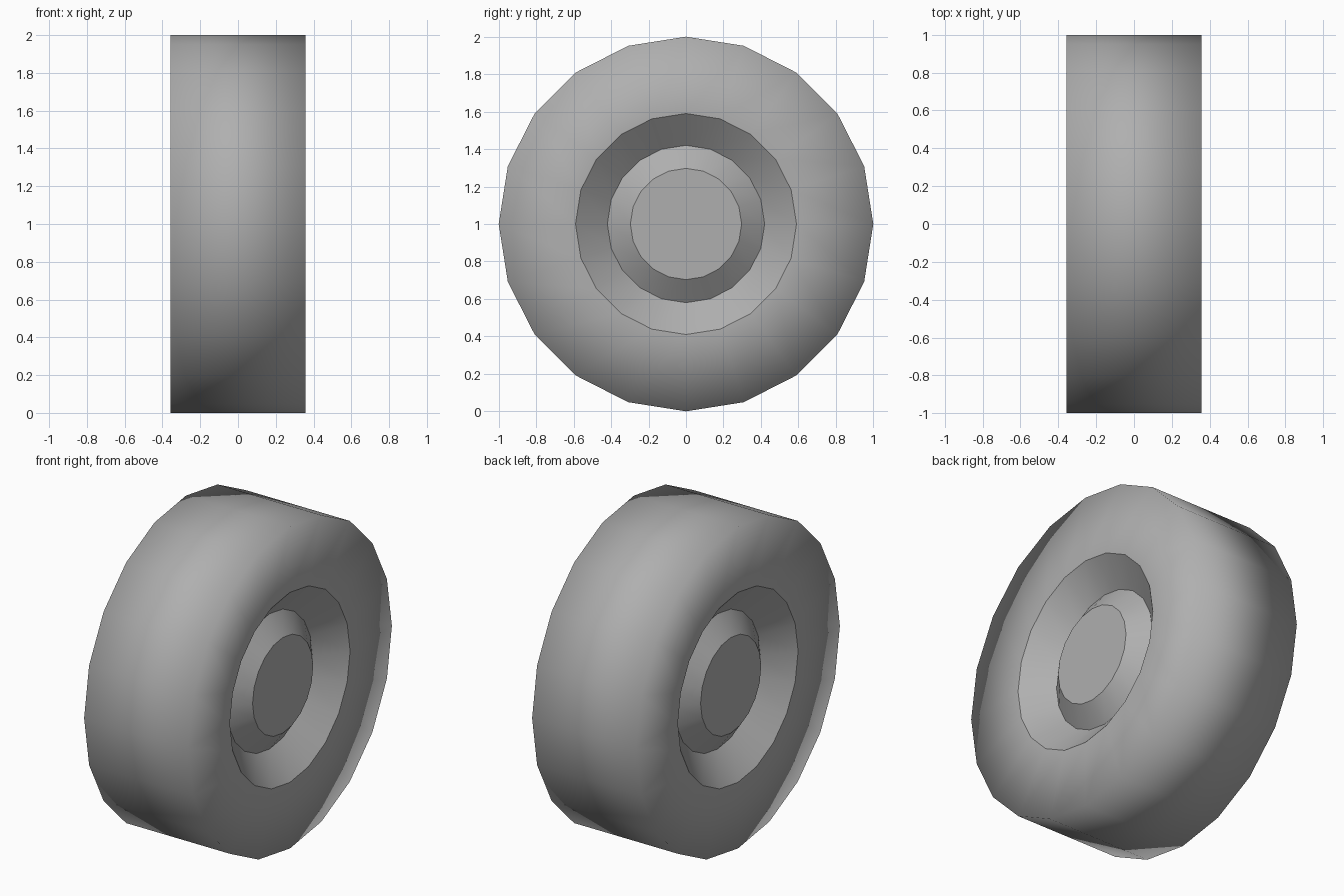
import bpy, bmesh
from math import sin, cos, pi

if "Cube" in bpy.data.objects:
    bpy.data.objects.remove(bpy.data.objects["Cube"])

SIDES = 20
# Half profile (x, radius): tread edge, sidewall inner lip, rim groove, hub cap
HALF = [(0.357, 1.0), (0.357, 0.59), (0.217, 0.42), (0.308, 0.297)]
PROFILE = [(-x, r) for x, r in reversed(HALF)] + HALF

bm = bmesh.new()

# Rings of the wheel around the x axle
rings = []
for x, r in PROFILE:
    rings.append([bm.verts.new((x, r * cos(2 * pi * i / SIDES),
                                1 + r * sin(2 * pi * i / SIDES)))
                  for i in range(SIDES)])

# Skin between neighbouring rings
for a, b in zip(rings, rings[1:]):
    for i in range(SIDES):
        j = (i + 1) % SIDES
        bm.faces.new((a[i], a[j], b[j], b[i])).smooth = True

# Flat hub caps on both sides
bm.faces.new(rings[0])
bm.faces.new(rings[-1])
bmesh.ops.recalc_face_normals(bm, faces=bm.faces[:])

# Rim, groove and cap circles stay sharp; the tyre shoulder shades smoothly
for ring in rings:
    if ring in (rings[3], rings[4]):
        continue
    for i in range(SIDES):
        bm.edges.get((ring[i], ring[(i + 1) % SIDES])).smooth = False

mesh = bpy.data.meshes.new("wheel")
bm.to_mesh(mesh)
bm.free()
wheel = bpy.data.objects.new("wheel", mesh)
bpy.context.collection.objects.link(wheel)

# Dark grey rubber
rubber = bpy.data.materials.new("dark_grey")
rubber.diffuse_color = (0.43, 0.43, 0.43, 1)
rubber.use_nodes = True
rubber.node_tree.nodes["Principled BSDF"].inputs["Base Color"].default_value = rubber.diffuse_color
mesh.materials.append(rubber)
